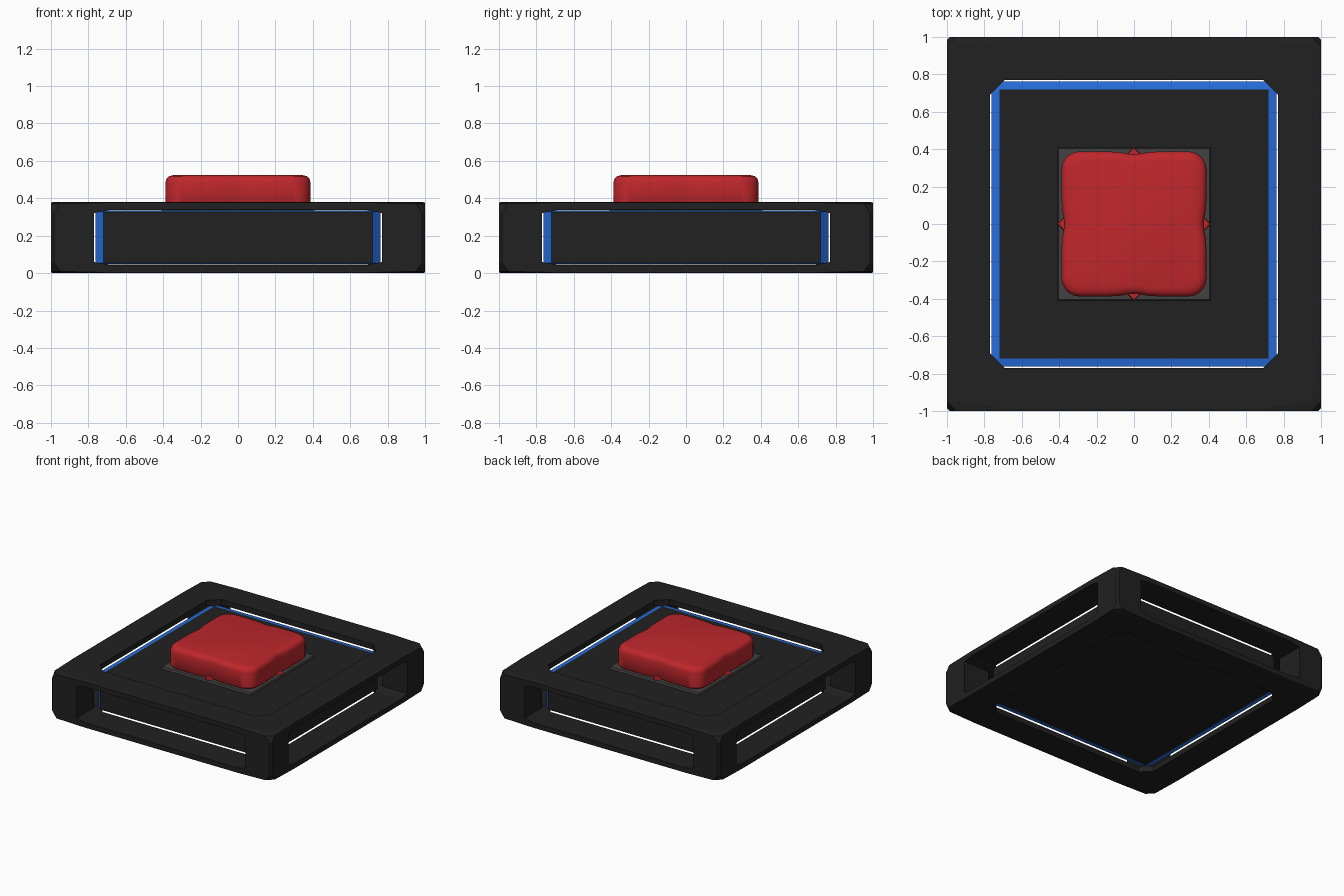
import bpy, bmesh
from math import pi, cos, sin
from itertools import product
from mathutils import Matrix, Vector

if "Cube" in bpy.data.objects:
    bpy.data.objects.remove(bpy.data.objects["Cube"])

MID, SQ = 0.19, 0.19          # housing is a cube squashed to a slab
SQUASH = Matrix.Translation((0, 0, MID)) @ Matrix.Diagonal((1, 1, SQ, 1))


def material(name, rgb):
    m = bpy.data.materials.new(name)
    m.diffuse_color = (*rgb, 1)
    m.use_nodes = True
    m.node_tree.nodes["Principled BSDF"].inputs["Base Color"].default_value = m.diffuse_color
    return m


BLACK = material("black", (0.015, 0.015, 0.015))
BLUE = material("blue", (0.02, 0.15, 0.72))
RED = material("red", (0.52, 0.02, 0.025))
GREY = material("dark_grey", (0.055, 0.055, 0.055))


def add(name, bm, *mats):
    bmesh.ops.recalc_face_normals(bm, faces=bm.faces)
    me = bpy.data.meshes.new(name)
    bm.to_mesh(me)
    bm.free()
    ob = bpy.data.objects.new(name, me)
    bpy.context.collection.objects.link(ob)
    for m in mats:
        me.materials.append(m)
    return ob


def hull(points):
    bm = bmesh.new()
    for p in points:
        bm.verts.new(p)
    bmesh.ops.convex_hull(bm, input=bm.verts)
    bmesh.ops.dissolve_limit(bm, angle_limit=0.01, verts=bm.verts, edges=bm.edges)
    return bm


def mirrored(seeds):
    """All sign and cyclic axis variants of the seed points."""
    pts = set()
    for p in seeds:
        for k in range(3):
            q = p[k:] + p[:k]
            for s in product((-1, 1), repeat=3):
                pts.add(tuple(a * b for a, b in zip(q, s)))
    return pts


# Outer frame: cube with chamfered corners, octagonal window through each axis
bm = hull(mirrored([(0.95, 0.95, 1), (0.7, 0.985, 1), (0.7, 1, 0.985)]))
bm.transform(SQUASH)
frame = add("outer_frame", bm, BLACK)
W, C = 0.77, 0.69
for axis in range(3):
    pts = []
    for a, b in ((W, C), (C, W)):
        for sa, sb, sc in product((-1, 1), repeat=3):
            p = [a * sa, b * sb, 1.2 * sc]
            pts.append(p[axis:] + p[:axis])
    bm = hull(pts)
    bm.transform(SQUASH)
    cutter = add("window_cutter_%d" % axis, bm, BLACK)
    cutter.hide_render = True
    cutter.hide_set(True)
    mod = frame.modifiers.new("window", 'BOOLEAN')
    mod.operation, mod.solver, mod.object = 'DIFFERENCE', 'EXACT', cutter

# Inner core: black panels with blue chamfered edges
bm = hull(mirrored([(0.72, 0.72, 0.763)]))
for f in bm.faces:
    f.normal_update()
    f.material_index = 0 if max(abs(c) for c in f.normal) > 0.95 else 1
bm.transform(SQUASH)
add("inner_core", bm, BLACK, BLUE)

# Button plate: low tapered square
bm = hull([(x * h, y * h, z) for h, z in ((0.412, 0.325), (0.405, 0.352))
           for x, y in product((-1, 1), repeat=2)])
add("button_plate", bm, GREY)


# Button: rounded square with a pinch in the middle of every side
def outline(n=5):
    side = [(-0.29, 0.388), (-0.17, 0.388), (-0.08, 0.385), (-0.04, 0.377), (0, 0.373),
            (0.04, 0.377), (0.08, 0.385), (0.17, 0.388), (0.29, 0.388)]
    r = 0.098
    corner = [(0.29 + r * sin(t), 0.29 + r * cos(t))
              for t in (pi / 2 * i / n for i in range(1, n))]
    pts = []
    for k in range(4):
        rot = Matrix.Rotation(-k * pi / 2, 2)
        pts += [rot @ Vector(p) for p in side + corner]
    return pts


bm = bmesh.new()
ring_pts = outline()
rings = []
for z, s in ((0.35, 0.97), (0.365, 1), (0.485, 1), (0.505, 0.985), (0.518, 0.95), (0.525, 0.88)):
    rings.append([bm.verts.new((p.x * s, p.y * s, z)) for p in ring_pts])
n = len(ring_pts)
for lo, hi in zip(rings, rings[1:]):
    for i in range(n):
        bm.faces.new((lo[i], lo[(i + 1) % n], hi[(i + 1) % n], hi[i]))
bm.faces.new(rings[0])
bm.faces.new(rings[-1])
button = add("button", bm, RED)
bpy.context.view_layer.objects.active = button
button.select_set(True)
bpy.ops.object.shade_smooth_by_angle(angle=0.7)

# Small pointed guides at the foot of each button side
bm = bmesh.new()
for k in range(4):
    place = Matrix.Rotation(k * pi / 2, 4, 'Z') @ Matrix.Translation((0, 0.375, 0.36))
    bmesh.ops.create_cone(bm, segments=4, radius1=0.038, radius2=0.03, depth=0.03,
                          cap_ends=True, matrix=place)
add("button_guides", bm, RED)
